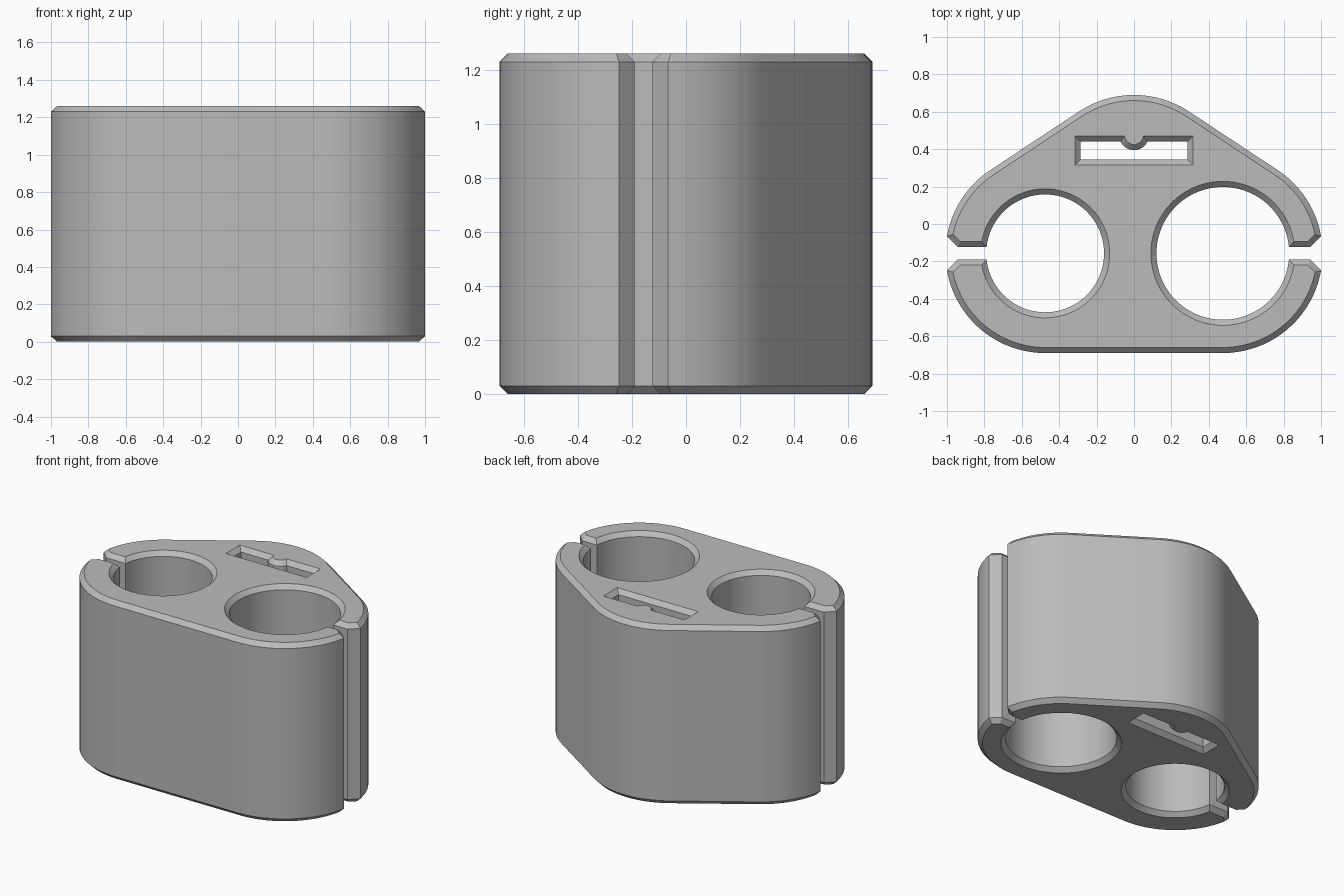
import bpy, bmesh
from math import sin, cos, asin, atan2, sqrt, degrees, radians

cube = bpy.data.objects.get("Cube")
if cube:
    bpy.data.objects.remove(cube, do_unlink=True)

HEIGHT, BEVEL = 1.26, 0.03
CX, CY, R = 0.475, -0.157, 0.533       # lobe centres and outer radius
HOLE_L, HOLE_R = 0.315, 0.355          # bore radii
GAP, LIP_X = 0.033, 0.942              # half width of side gap, start of flared lip


def arc(x, y, r, start, end, n):
    """Points on an arc of n steps, angles in degrees."""
    steps = [radians(start + (end - start) * i / n) for i in range(n + 1)]
    return [(x + r * cos(a), y + r * sin(a)) for a in steps]


def body_outline(d):
    """Outer wall, side gaps and bores as one loop, moved into the material by d."""
    r = R - d
    tangent = degrees(atan2(CX, -2 * CY))
    flare = GAP + CX - LIP_X + sqrt(2) * d
    lip = 45 + degrees(asin(flare / (sqrt(2) * r)))
    gap, lip_x = GAP + d, LIP_X - (sqrt(2) - 1) * d
    cut_l = degrees(asin(gap / (HOLE_L + d)))
    cut_r = degrees(asin(gap / (HOLE_R + d)))
    return (arc(CX, CY, r, lip, tangent, 12)
            + arc(0, -CY, r, tangent, 180 - tangent, 16)
            + arc(-CX, CY, r, 180 - tangent, 180 - lip, 12)
            + [(-lip_x, CY + gap)]
            + arc(-CX, CY, HOLE_L + d, 180 - cut_l, cut_l - 180, 80)
            + [(-lip_x, CY - gap)]
            + arc(-CX, CY, r, 180 + lip, 270, 20)
            + arc(CX, CY, r, 270, 360 - lip, 20)
            + [(lip_x, CY - gap)]
            + arc(CX, CY, HOLE_R + d, -cut_r, cut_r - 360, 80)
            + [(lip_x, CY + gap)])


def slot_outline(d):
    """Rectangular strap slot with a rounded rib on its back wall."""
    x, front, back = 0.285 + d, 0.345 - d, 0.44 + d
    rib_y, rib_r = 0.475, 0.08 - d
    s = degrees(asin((rib_y - back) / rib_r))
    return ([(-x, front), (x, front), (x, back)]
            + arc(0, rib_y, rib_r, -s, s - 180, 16) + [(-x, back)])


# Wall and bevel rings for the body and the slot
bm = bmesh.new()
levels = [(BEVEL, 0), (0, BEVEL), (0, HEIGHT - BEVEL), (BEVEL, HEIGHT)]
bottom_rim, top_rim = [], []
for outline in (body_outline, slot_outline):
    rings = [[bm.verts.new((x, y, z)) for x, y in outline(d)] for d, z in levels]
    n = len(rings[0])
    for low, high in zip(rings, rings[1:]):
        for i in range(n):
            j = (i + 1) % n
            bm.faces.new((low[i], low[j], high[j], high[i]))
    for ring, rim in ((rings[0], bottom_rim), (rings[-1], top_rim)):
        rim += [bm.edges.get((ring[i - 1], ring[i])) for i in range(n)]

# Flat caps, open at the bores and the slot
for rim, up in ((bottom_rim, -1), (top_rim, 1)):
    bmesh.ops.triangle_fill(bm, edges=rim, use_beauty=True, normal=(0, 0, up))
bmesh.ops.recalc_face_normals(bm, faces=bm.faces)

mesh = bpy.data.meshes.new("double_clip_body")
bm.to_mesh(mesh)
bm.free()
body = bpy.data.objects.new("double_clip_body", mesh)
bpy.context.collection.objects.link(body)

# Plain grey plastic
grey = bpy.data.materials.new("grey_plastic")
grey.use_nodes = True
colour = (0.5, 0.5, 0.5, 1)
grey.diffuse_color = colour
grey.node_tree.nodes["Principled BSDF"].inputs["Base Color"].default_value = colour
mesh.materials.append(grey)

bpy.ops.object.select_all(action="DESELECT")
body.select_set(True)
bpy.context.view_layer.objects.active = body
bpy.ops.object.shade_smooth_by_angle(angle=radians(30))
